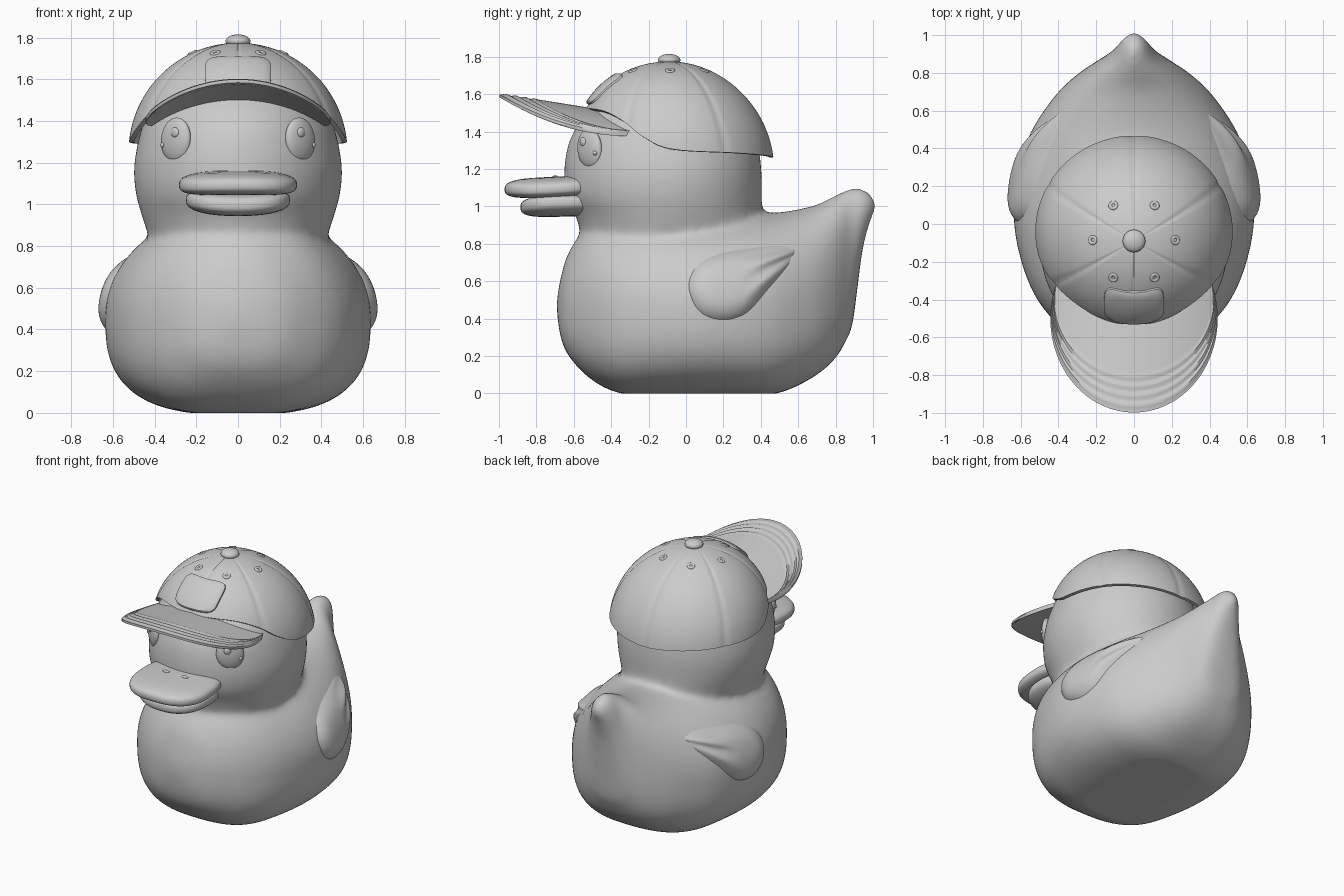
import bpy, bmesh, math
from mathutils import Vector, Matrix

if "Cube" in bpy.data.objects:
    bpy.data.objects.remove(bpy.data.objects["Cube"])

grey = bpy.data.materials.new("light_grey")
grey.diffuse_color = (0.6, 0.6, 0.6, 1)
grey.use_nodes = True
grey.node_tree.nodes["Principled BSDF"].inputs["Base Color"].default_value = grey.diffuse_color
TAU = 2 * math.pi


def spow(v, e):
    return math.copysign(abs(v) ** e, v)


def smooth(rows, n=6, closed=False):
    """Catmull-Rom resampling of a table of rows."""
    out, m = [], len(rows)
    for i in range(m if closed else m - 1):
        def pick(k):
            return rows[k % m] if closed else rows[min(max(k, 0), m - 1)]
        a, b, c, d = (pick(i + k) for k in (-1, 0, 1, 2))
        for j in range(n):
            t = j / n
            out.append([0.5 * (2 * q + (r - p) * t + (2 * p - 5 * q + 4 * r - s) * t * t
                               + (3 * q - p - 3 * r + s) * t ** 3)
                        for p, q, r, s in zip(a, b, c, d)])
    return out if closed else out + [list(rows[-1])]


def lookup(rows, x):
    for a, b in zip(rows, rows[1:]):
        if a[0] <= x <= b[0]:
            t = (x - a[0]) / max(b[0] - a[0], 1e-9)
            return [p + (q - p) * t for p, q in zip(a, b)]
    return rows[0] if x < rows[0][0] else rows[-1]


def finish(name, bm, angle=40):
    bmesh.ops.recalc_face_normals(bm, faces=bm.faces)
    me = bpy.data.meshes.new(name)
    bm.to_mesh(me)
    bm.free()
    me.materials.append(grey)
    me.shade_smooth()
    me.set_sharp_from_angle(angle=math.radians(angle))
    ob = bpy.data.objects.new(name, me)
    bpy.context.collection.objects.link(ob)
    return ob


def loft(bm, rings):
    """Skin closed rings and cap both ends."""
    vs = [[bm.verts.new(p) for p in r] for r in rings]
    n = len(vs[0])
    for a, b in zip(vs, vs[1:]):
        for i in range(n):
            j = (i + 1) % n
            bm.faces.new((a[i], a[j], b[j], b[i]))
    bm.faces.new(vs[0])
    bm.faces.new(vs[-1])


def lofted(name, rings, angle=40):
    bm = bmesh.new()
    loft(bm, rings)
    return finish(name, bm, angle)


def ball(name, loc, size, rot=None):
    bm = bmesh.new()
    m = Matrix.Translation(loc) @ (rot or Matrix()) @ Matrix.Diagonal((*size, 1))
    bmesh.ops.create_uvsphere(bm, u_segments=32, v_segments=20, radius=1, matrix=m)
    return finish(name, bm)


# Body with tail: sections along y as (y, bottom, top, half width, widest height)
body_rows = smooth([
    (-.692, .45, .49, .02, .47), (-.67, .30, .62, .16, .46), (-.62, .19, .77, .28, .46),
    (-.5, .07, .92, .435, .46), (-.35, .0, .97, .54, .46), (-.15, -.01, .98, .61, .46),
    (.05, -.01, .98, .638, .46), (.25, -.01, .97, .62, .46), (.42, -.01, .965, .575, .46),
    (.55, .02, .975, .51, .46), (.7, .1, 1.01, .40, .47), (.8, .19, 1.06, .29, .50),
    (.86, .29, 1.09, .20, .54), (.89, .37, 1.10, .155, .6), (.915, .55, 1.10, .12, .8),
    (.945, .77, 1.095, .09, .94), (.985, .92, 1.07, .055, 1.0), (1.015, .98, 1.03, .02, 1.0)])


def body_ring(row, n=64):
    y, zb, zt, w, zm = row
    ring = []
    for k in range(n):
        a = TAU * k / n
        e = 1 if math.sin(a) >= 0 else 2 / 2.8
        h = zt - zm if math.sin(a) >= 0 else zm - zb
        ring.append((max(w, .005) * spow(math.cos(a), e), y, zm + h * spow(math.sin(a), e)))
    return ring


def body_x(y, z):
    _, zb, zt, w, zm = lookup(body_rows, y)
    p, h = (2, zt - zm) if z > zm else (2.8, zm - zb)
    return w * max(0, 1 - (abs(z - zm) / h) ** p) ** (1 / p)


# Head and neck: sections along z as (z, front y, back y, half width)
head_rows = smooth([
    (.75, -.5, .34, .40), (.87, -.565, .40, .437), (.95, -.59, .405, .463), (1.05, -.64, .405, .49),
    (1.17, -.652, .405, .50), (1.3, -.638, .39, .48), (1.4, -.60, .35, .45), (1.5, -.52, .28, .40),
    (1.6, -.40, .18, .30), (1.68, -.24, .03, .14), (1.70, -.13, -.07, .03)])
head_rings = []
for z, yf, yb, w in head_rows:
    head_rings.append([(w * math.cos(TAU * k / 64),
                        -.1 + (yb + .1 if k < 32 else -.1 - yf) * math.sin(TAU * k / 64), z)
                       for k in range(64)])

# Fuse body and head into one soft skin, flat underneath
bm = bmesh.new()
loft(bm, [body_ring(r) for r in body_rows])
loft(bm, head_rings)
body = finish("body", bm)
mod = body.modifiers.new("fuse", 'REMESH')
mod.mode = 'VOXEL'
mod.voxel_size = .018
mod = body.modifiers.new("soften", 'SMOOTH')
mod.factor, mod.iterations = .5, 22
dg = bpy.context.evaluated_depsgraph_get()
me = bpy.data.meshes.new_from_object(body.evaluated_get(dg))
body.modifiers.clear()
body.data = me
for v in me.vertices:
    v.co.z = max(v.co.z, 0)
me.materials.clear()
me.materials.append(grey)
me.shade_smooth()

# Wings: teardrop outline (y, z) wrapped on the body, feather grooves at the tip
outline = smooth([(0, .57), (.05, .69), (.17, .755), (.33, .785), (.52, .80), (.60, .775),
                  (.56, .69), (.45, .55), (.33, .42), (.19, .38), (.06, .43)], 8, True)
for side, label in ((1, "right"), (-1, "left")):
    rings = []
    for k in range(21):
        s = max(k / 20, .005)
        ring = []
        for py, pz in outline:
            y, z = .24 + (py - .24) * s, .6 + (pz - .6) * s
            fan = math.atan2(.80 - z, .70 - y)
            tip = min(max((y - .3) / .12, 0), 1)
            x = body_x(y, z) + .058 * (1 - s ** 5) - .018 + .011 * tip * (1 - s ** 6) * math.cos(fan * 20)
            ring.append((side * x, y, z))
        rings.append(ring)
    lofted(label + "_wing", rings, 70)


# Beak halves: rounded superellipsoid pads
def pad(name, loc, rad, tilt, bow):
    rings = []
    for i in range(25):
        t = -math.pi / 2 + math.pi * min(max(i / 24, .004), .996)
        c, s = math.cos(t) ** .5, spow(math.sin(t), .7)
        ring = []
        for k in range(64):
            a = TAU * k / 64
            x, y = rad[0] * c * spow(math.cos(a), .8), rad[1] * c * spow(math.sin(a), .8)
            ring.append((loc[0] + x, loc[1] + y, loc[2] + rad[2] * s + tilt * y + bow * x * x))
        rings.append(ring)
    lofted(name, rings, 60)


pad("upper_beak", (0, -.70, 1.105), (.283, .27, .054), .05, -.15)
pad("lower_beak", (0, -.66, 1.0), (.25, .225, .055), .02, .35)

# Eyes with raised glints, nostrils
for side, label in ((1, "right"), (-1, "left")):
    rot = Matrix.Rotation(side * .73, 4, 'Z') @ Matrix.Rotation(-side * .2, 4, 'Y')
    eye = Vector((side * .298, -.515, 1.31))
    ball(label + "_eye", eye, (.09, .035, .107), rot)
    for tag, dx, dz, r, d in (("large", -.02, .035, .024, -.029), ("small", .066, -.025, .012, -.021)):
        p = eye + Matrix.Rotation(side * .73, 3, 'Z') @ Vector((side * dx, d, dz))
        ball(label + "_eye_glint_" + tag, p, (r, .012, r), rot)
    ball(label + "_nostril", (side * .075, -.70, 1.158), (.026, .014, .008))

# Cap crown: six-panel dome, lower edge height by angle from the front
edge = smooth([(0, 1.525), (35, 1.515), (56, 1.46), (71, 1.37), (88, 1.305), (130, 1.285), (180, 1.262)])


def dome(phi, th, s=1.0):
    ry = .55 if math.cos(phi) > 0 else .51
    return Vector((.525 * s * math.sin(th) * math.sin(phi),
                   -.04 - ry * s * math.sin(th) * math.cos(phi) - .05 * math.cos(th),
                   1.25 + .525 * s * math.cos(th)))


N = 180
outer, inner = [], []
for i in range(41):
    f = max(i / 40, .003)
    ro, ri = [], []
    for k in range(N):
        deg = 360 * k / N
        ze = lookup(edge, min(deg, 360 - deg))[1]
        th = f * math.acos((ze - 1.25) / .525)
        d = (deg + 30) % 60 - 30
        groove = 1 - .011 * math.exp(-(d / 2.2) ** 2) * min(1, f * 3)
        ro.append(dome(math.radians(deg), th, groove))
        ri.append(dome(math.radians(deg), th, .955))
    outer.append(ro)
    inner.append(ri)
lofted("cap_crown", outer + inner[::-1], 50)

# Cap button and eyelets
ball("cap_button", (0, -.09, 1.783), (.06, .06, .032))
for k in range(6):
    phi = math.radians(30 + 60 * k)
    p = dome(phi, .43, 1.003)
    q = (dome(phi, .43, 1.1) - p).to_track_quat('Z', 'Y').to_matrix()
    rings = []
    for i in range(9):
        b = math.pi * i / 8
        r, h = .017 + .009 * math.cos(b), .008 * math.sin(b) - .003
        rings.append([p + q @ Vector((r * math.cos(TAU * j / 20), r * math.sin(TAU * j / 20), h))
                      for j in range(20)])
    rings.append([p + q @ Vector((.007 * math.cos(TAU * j / 20), .007 * math.sin(TAU * j / 20), -.006))
                  for j in range(20)])
    lofted("cap_eyelet", rings, 60)

# Blank front patch following the dome
rings = []
for s, off in [(.01, .018), (.25, .018), (.5, .018), (.75, .018), (.93, .018), (1, .011), (1, -.02)]:
    ring = []
    for k in range(64):
        a = TAU * k / 64
        x, z = .158 * s * spow(math.cos(a), .45), 1.625 + .08 * s * spow(math.sin(a), .45)
        ct = (z - 1.25) / .525
        st = math.sqrt(1 - ct * ct)
        p = dome(math.asin(x / (.525 * st)), math.acos(ct))
        ring.append(p + Vector((0, -.75, .6)) * off)
    rings.append(ring)
lofted("cap_patch", rings, 35)

# Cap brim: curved sheet with concentric stitching ridges near the rim
rings = []
for k in range(65):
    u = -1 + k / 32
    a, b = u * math.pi / 2, u * math.radians(115)
    ix, iy = .40 * math.sin(a), -.27 - .2 * math.cos(a)
    ox, oy = .443 * math.sin(b), -.5 - .498 * math.cos(b)
    top, bot = [], []
    for j in range(41):
        v = j / 40
        x, y = ix + (ox - ix) * v, iy + (oy - iy) * v
        z = 1.52 + .16 * (-.55 - y) - .55 * x * x
        ridge = .004 * math.sin((v - .62) / .38 * 4 * TAU) if v > .62 else 0
        thick = .013 if j < 40 else .008
        top.append((x, y, z + thick + ridge))
        bot.append((x, y, z - thick))
    rings.append(top + bot[::-1])
lofted("cap_brim", rings, 45)
